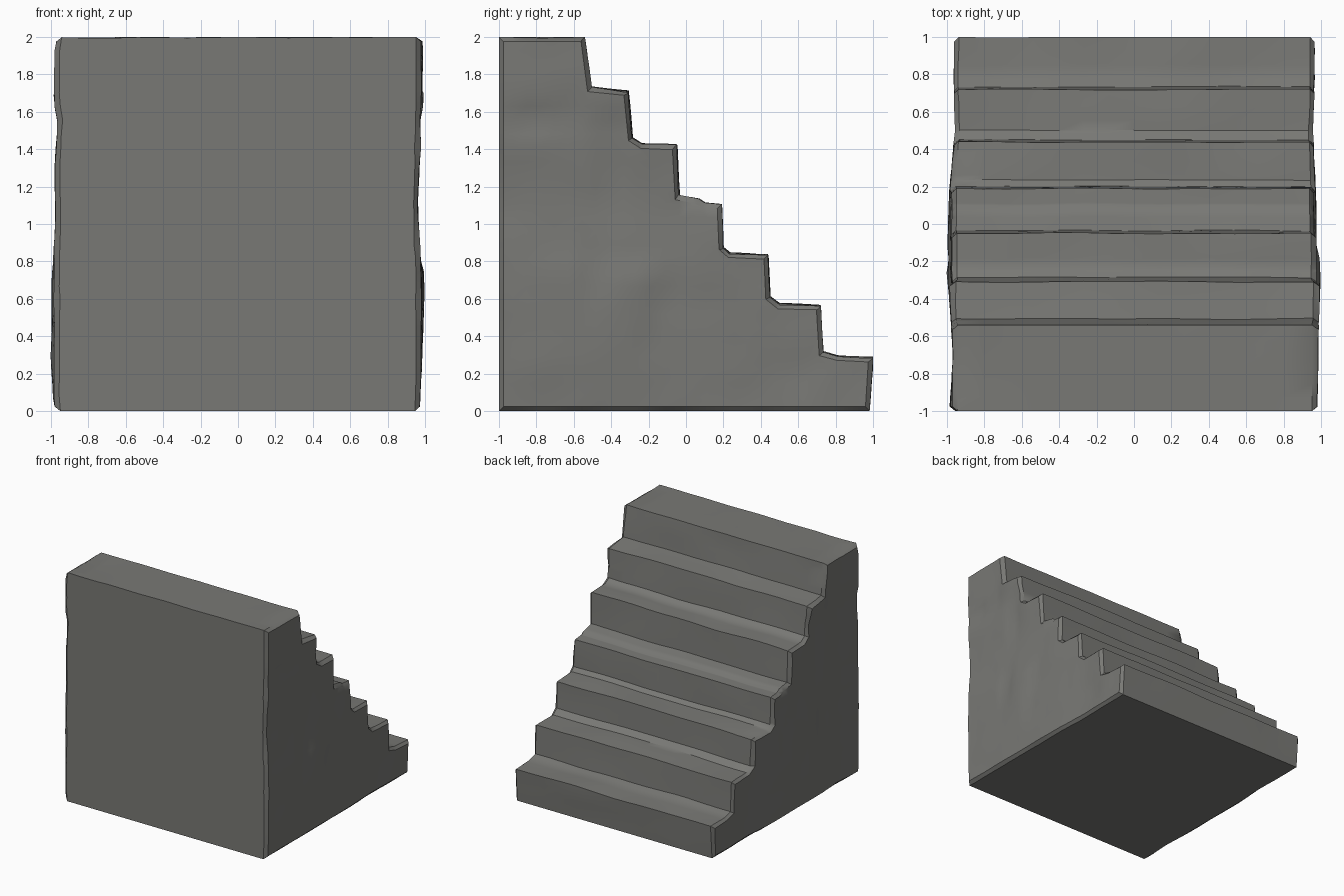
import bpy, bmesh, math
from mathutils import Vector, noise

if "Cube" in bpy.data.objects:
    bpy.data.objects.remove(bpy.data.objects["Cube"])

# Stair outline in (y, z), from the tall plain wall down the steps
profile = [(-1, 0), (-1, 2), (-0.54, 2), (-0.505, 1.73), (-0.31, 1.71),
           (-0.285, 1.46), (-0.235, 1.428), (-0.05, 1.42), (-0.035, 1.15),
           (0.07, 1.13), (0.10, 1.11), (0.19, 1.105), (0.20, 0.875),
           (0.235, 0.845), (0.44, 0.835), (0.45, 0.61), (0.50, 0.57),
           (0.72, 0.565), (0.735, 0.315), (0.81, 0.295), (1, 0.285), (0.982, 0)]

# Half widths of the worn flanks: by height and by depth, for left and right
by_height = {-1: [(0, .975), (.05, .985), (.3, 1), (.7, .995), (1, .975), (1.3, .98),
                  (1.55, .965), (1.65, .985), (1.92, .985), (2, .965)],
             1: [(0, .97), (.3, .985), (.75, 1), (.82, .975), (1.1, .96), (1.4, .975),
                 (1.55, .975), (1.62, .99), (1.95, .995), (2, .98)]}
by_depth = {-1: [(-1, .985), (-.7, .965), (-.5, .98), (-.25, 1), (.2, .985), (.4, .965),
                 (.5, .955), (.75, .965), (1, .96)],
            1: [(-1, .98), (-.6, .985), (-.2, 1), (-.15, .975), (.2, .97), (.5, .955),
                (.7, .965), (1, .965)]}
# Dents on the flanks: y, z, radius y, radius z, depth
dents = [(-.48, .70, .04, .16, .02), (-.2, .42, .03, .2, .02), (-.38, 1.3, .05, .2, .02),
         (-.8, 1.57, .12, .05, .02), (-.6, 1.62, .04, .1, .03), (.62, .2, .1, .12, .012)]


def interp(table, t):
    for (a, u), (b, v) in zip(table, table[1:]):
        if t <= b:
            return u + (v - u) * max(0, (t - a) / (b - a))
    return table[-1][1]


def flank(side, y, z):
    w = min(interp(by_height[side], z), interp(by_depth[side], y))
    for dy, dz, ry, rz, depth in dents:
        w -= depth * math.exp(-((y - dy) / ry) ** 2 - ((z - dz) / rz) ** 2)
    return w


# Solid stair block
bm = bmesh.new()
face = bm.faces.new([bm.verts.new((-0.97, y, z)) for y, z in profile])
ext = bmesh.ops.extrude_face_region(bm, geom=[face])
for v in ext["geom"]:
    if isinstance(v, bmesh.types.BMVert):
        v.co.x = 0.97
bmesh.ops.recalc_face_normals(bm, faces=bm.faces)

# Worn end edges
rim = [e for e in bm.edges if abs(e.verts[0].co.x - e.verts[1].co.x) < 1e-4]
bmesh.ops.bevel(bm, geom=rim, offset=0.024, segments=1, affect='EDGES',
                clamp_overlap=False)

# Cut into a grid so the stone can be made uneven
def slice_axis(axis, start, stop, count):
    normal = Vector((0, 0, 0))
    normal[axis] = 1
    for i in range(1, count):
        co = Vector((0, 0, 0))
        co[axis] = start + (stop - start) * i / count
        bmesh.ops.bisect_plane(bm, geom=bm.verts[:] + bm.edges[:] + bm.faces[:],
                               dist=0.002, plane_co=co, plane_no=normal)

slice_axis(0, -0.94, 0.94, 14)
slice_axis(1, -1, 1, 27)
slice_axis(2, 0, 2, 27)

# Uneven flanks, wavy treads and chipped corners
for v in bm.verts:
    x, y, z = v.co
    side = 1 if x > 0 else -1
    end = min(1, max(0, (abs(x) - 0.9) / 0.07))
    chip = noise.noise(Vector((side * 3, y * 6, z * 6)))
    v.co.x += side * end * (flank(side, y, z) - 0.97 + 0.006 * chip)
    if 0.3 < end < 0.99:
        v.co.x -= side * 0.015 * max(0, chip)
    on_step = z < 1.99 and y > -0.99 and z > 0.01 and end < 0.99
    if on_step:
        n = noise.noise_vector(Vector((x * 2.2, y * 3, z * 3)))
        v.co.y = min(1, y + 0.008 * n.y)
        v.co.z = z + 0.012 * n.z
    elif z > 1.99 and end < 0.99:
        v.co.z = 2 - 0.012 * abs(noise.noise(Vector((x * 2, y * 2, 5))))

mesh = bpy.data.meshes.new("stone_stairs")
bm.to_mesh(mesh)
bm.free()
stairs = bpy.data.objects.new("stone_stairs", mesh)
bpy.context.collection.objects.link(stairs)

# Single grey stone colour
stone = bpy.data.materials.new("grey stone")
stone.diffuse_color = (0.19, 0.19, 0.178, 1)
stone.use_nodes = True
stone.node_tree.nodes["Principled BSDF"].inputs["Base Color"].default_value = stone.diffuse_color
mesh.materials.append(stone)

bpy.context.view_layer.objects.active = stairs
stairs.select_set(True)
bpy.ops.object.shade_smooth_by_angle(angle=math.radians(35))
